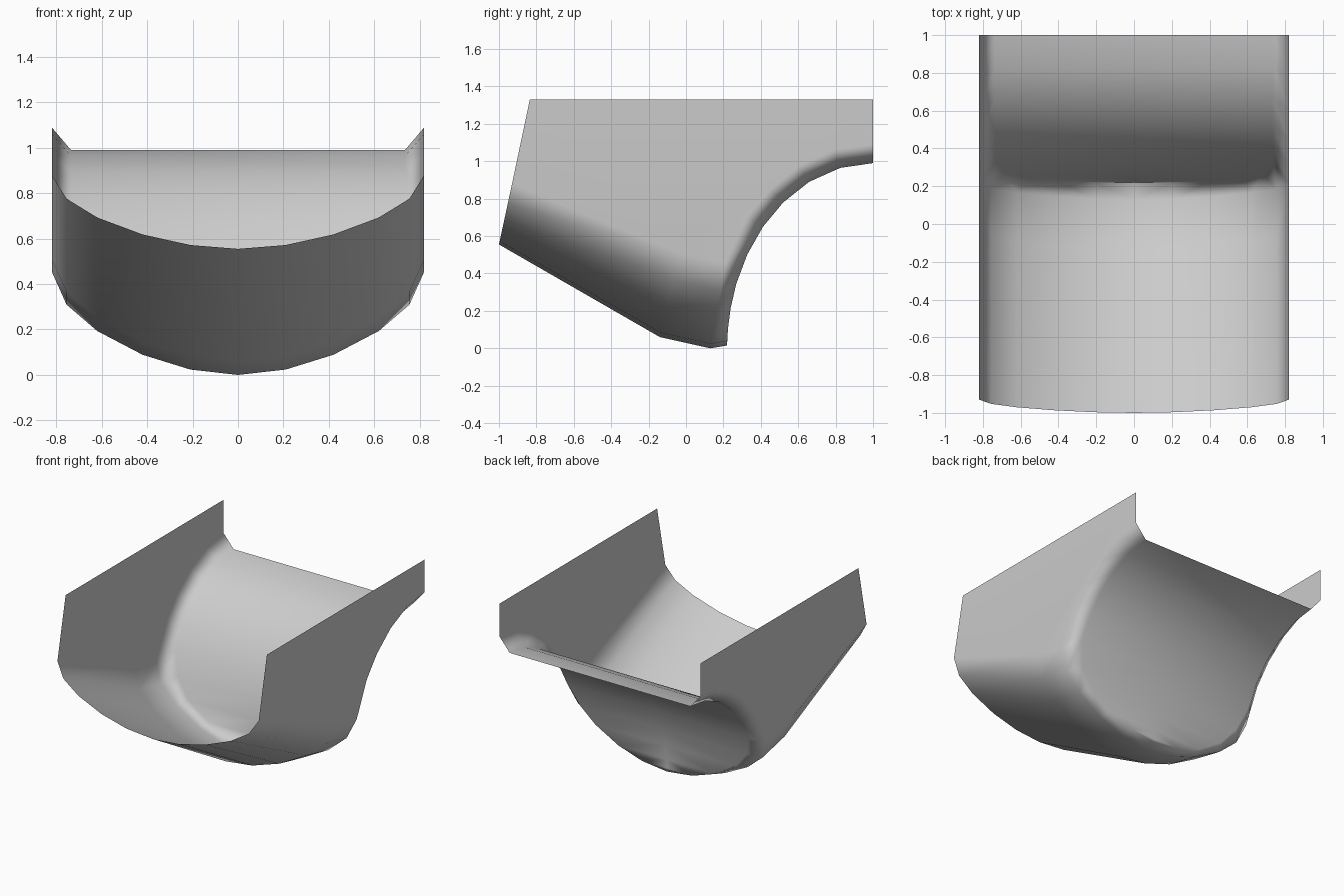
import bpy, bmesh
from math import sin, cos, asin, radians, sqrt

if "Cube" in bpy.data.objects:
    bpy.data.objects.remove(bpy.data.objects["Cube"])

XS = [0, .21, .42, .62, .755, .82]      # half trough section: widths
HS = [0, .052, .195, .425, .68, 1]      # and relative heights


def section(y, z, dy, dz):
    return [(x, y + dy * h, z + dz * h) for x, h in zip(XS, HS)]


def arc(t, off=0):
    # elliptical rear curve, optionally offset toward the inside
    ny, nz = -cos(t) / .78, sin(t) / .99
    n = sqrt(ny * ny + nz * nz)
    return 1 - .78 * cos(t) + off * ny / n, .99 * sin(t) + off * nz / n


bm = bmesh.new()


def verts(pts):
    return [bm.verts.new(p) for p in pts]


# trough rows: front lip, bend, start of rear chamfer
lip = verts(section(-1, .555, .07, .325))
bend = verts(section(-.14, .06, .1, .45))
keel = verts(section(.13, 0, .08, .455))

# rim of the curved rear plate, inset from the trough and side wall
rim_pts = []
for x, z in zip([0, .205, .395, .57, .68, .735], [.015, .04, .105, .215, .345, .5]):
    rim_pts.append((x, arc(asin(z / .99))[0], z))
angles = [radians(a) for a in (41, 52, 64, 77, 90)]
rim = verts(rim_pts + [(.735, *arc(t)) for t in angles])
wall_edge = verts([(.82, *arc(t, .1)) for t in angles])
outer = keel + wall_edge


def bridge(a, b):
    for i in range(len(a) - 1):
        bm.faces.new((a[i], a[i + 1], b[i + 1], b[i]))


bridge(lip, bend)
bridge(bend, keel)
bridge(outer, rim)

# rear plate, out to the centre line
centre = [rim[0]] + verts([(0, v.co.y, v.co.z) for v in rim[1:]])
bm.faces.new((rim[0], rim[1], centre[1]))
bridge(rim[1:], centre[1:])

# flat side wall
top = verts([(.82, 1, 1.33), (.82, -.835, 1.33)])
wall = bm.faces.new([lip[-1], bend[-1]] + outer[5:] + top)

bmesh.ops.recalc_face_normals(bm, faces=bm.faces[:])
bm.normal_update()
if wall.normal.x < 0:
    bmesh.ops.reverse_faces(bm, faces=bm.faces[:])

# mirror the half
mesh = bpy.data.meshes.new("bucket_shell")
bm.to_mesh(mesh)
bm.free()
shell = bpy.data.objects.new("bucket_shell", mesh)
bpy.context.collection.objects.link(shell)
bpy.context.view_layer.objects.active = shell
shell.select_set(True)
mirror = shell.modifiers.new("mirror", 'MIRROR')
mirror.use_clip = True
mirror.merge_threshold = .001
bpy.ops.object.modifier_apply(modifier="mirror")

# smooth shading weighted to the large flat walls
for p in shell.data.polygons:
    p.use_smooth = True
weighted = shell.modifiers.new("weighted_normals", 'WEIGHTED_NORMAL')
weighted.keep_sharp = True
